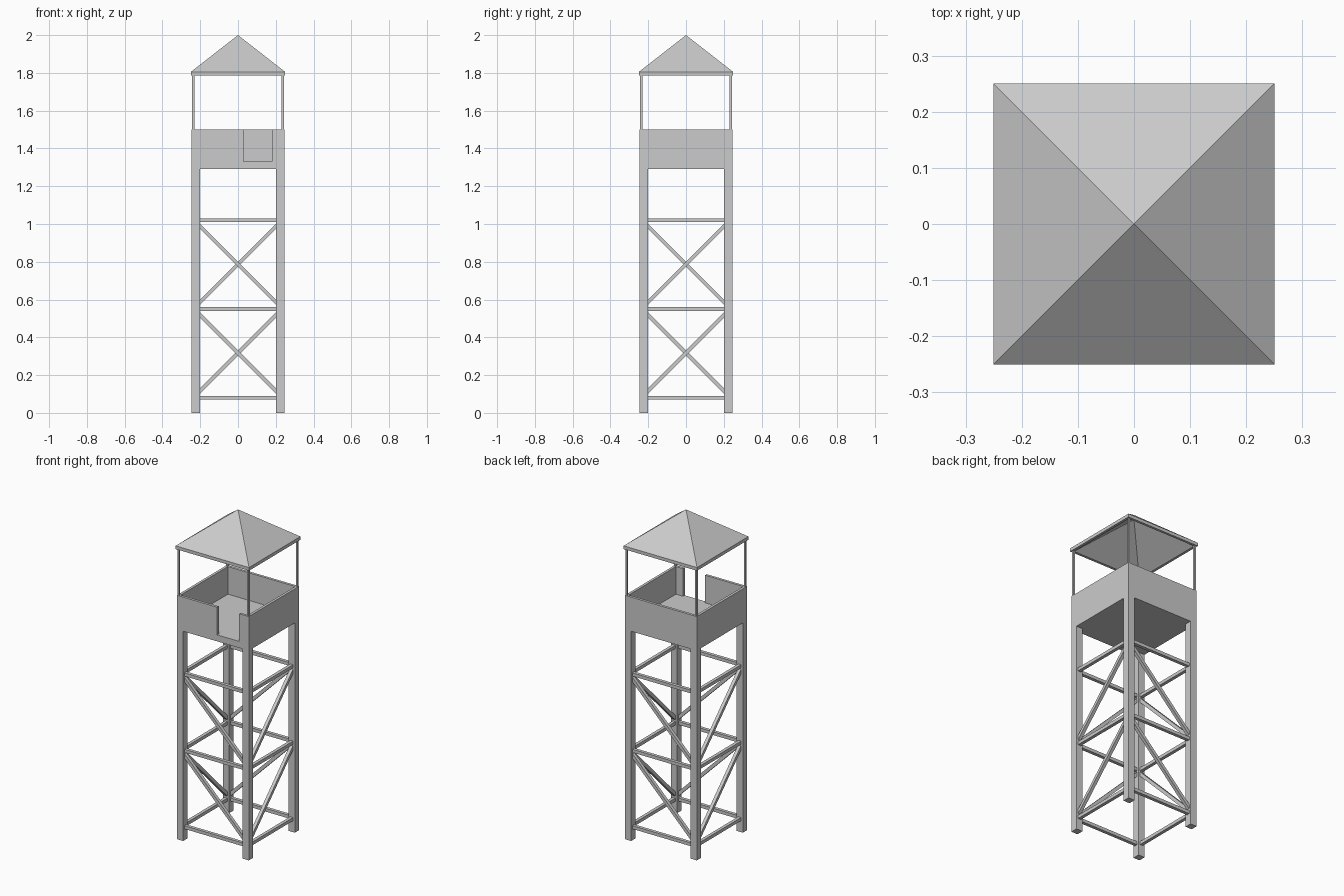
import bpy, bmesh
from mathutils import Vector, Matrix

if "Cube" in bpy.data.objects:
    bpy.data.objects.remove(bpy.data.objects["Cube"])

H = 0.245      # half width of tower
LEG = 0.043    # leg thickness
C = H - LEG / 2  # leg centre line
FLOOR_LOW, FLOOR, RAIL = 1.29, 1.33, 1.50
WALL = 0.016


def make(name, bm):
    bmesh.ops.recalc_face_normals(bm, faces=bm.faces)
    me = bpy.data.meshes.new(name)
    bm.to_mesh(me)
    bm.free()
    ob = bpy.data.objects.new(name, me)
    bpy.context.collection.objects.link(ob)
    return ob


def add_box(bm, lo, hi):
    lo, hi = Vector(lo), Vector(hi)
    m = Matrix.Translation((lo + hi) / 2) @ Matrix.Diagonal((*(hi - lo), 1))
    bmesh.ops.create_cube(bm, size=1, matrix=m)


def box(name, lo, hi):
    bm = bmesh.new()
    add_box(bm, lo, hi)
    return make(name, bm)


def beam(name, a, b, t=0.02):
    # square bar running from a to b
    a, b = Vector(a), Vector(b)
    d = b - a
    rot = d.to_track_quat('Z', 'Y').to_matrix().to_4x4()
    bm = bmesh.new()
    m = Matrix.Translation((a + b) / 2) @ rot @ Matrix.Diagonal((t, t, d.length, 1))
    bmesh.ops.create_cube(bm, size=1, matrix=m)
    return make(name, bm)


# Legs and thin roof posts at the four corners
for sx in (-1, 1):
    for sy in (-1, 1):
        beam("leg", (sx * C, sy * C, 0), (sx * C, sy * C, FLOOR_LOW), LEG)
        beam("roof_post", (sx * 0.237, sy * 0.237, RAIL - 0.005),
             (sx * 0.237, sy * 0.237, 1.80), 0.011)

# Bracing: braces drop towards the front-right and back-left legs
high = [(-C, -C), (C, C)]
low = [(C, -C), (-C, C)]
E = H - LEG + 0.006  # bars end just inside the legs
for hx, hy in high:
    for lx, ly in low:
        along_x = hy == ly
        def pt(x, y, z):
            return (E * x / C, y, z) if along_x else (x, E * y / C, z)
        for z in (0.08, 0.55, 1.02):
            beam("cross_bar", pt(hx, hy, z), pt(lx, ly, z))
        for z in (0.317, 0.787):
            beam("diagonal_brace", pt(hx, hy, z + 0.208), pt(lx, ly, z - 0.208))

# Platform floor
box("platform_floor", (-H, -H, FLOOR_LOW), (H, H, FLOOR))

# Parapet walls, with the entry gap in the front
I = H - WALL
box("back_wall", (-H, I, FLOOR), (H, H, RAIL))
box("left_wall", (-H, -I, FLOOR), (-I, I, RAIL))
box("right_wall", (I, -I, FLOOR), (H, I, RAIL))
box("front_wall_left", (-H, -H, FLOOR), (0.03, -I, RAIL))
box("front_wall_right", (0.18, -H, FLOOR), (H, -I, RAIL))

# Hollow pyramid roof: outer slope, eave band, under-rim, inner slope
bm = bmesh.new()
rings = []
for r, z in ((0.25, 1.805), (0.25, 1.785), (0.235, 1.785)):
    rings.append([bm.verts.new((sx * r, sy * r, z))
                  for sx, sy in ((-1, -1), (1, -1), (1, 1), (-1, 1))])
top = bm.verts.new((0, 0, 2.0))
inner = bm.verts.new((0, 0, 1.97))
for i in range(4):
    j = (i + 1) % 4
    bm.faces.new((rings[0][i], rings[0][j], top))
    bm.faces.new((rings[2][j], rings[2][i], inner))
    for a, b in zip(rings, rings[1:]):
        bm.faces.new((a[i], b[i], b[j], a[j]))
make("roof", bm)
